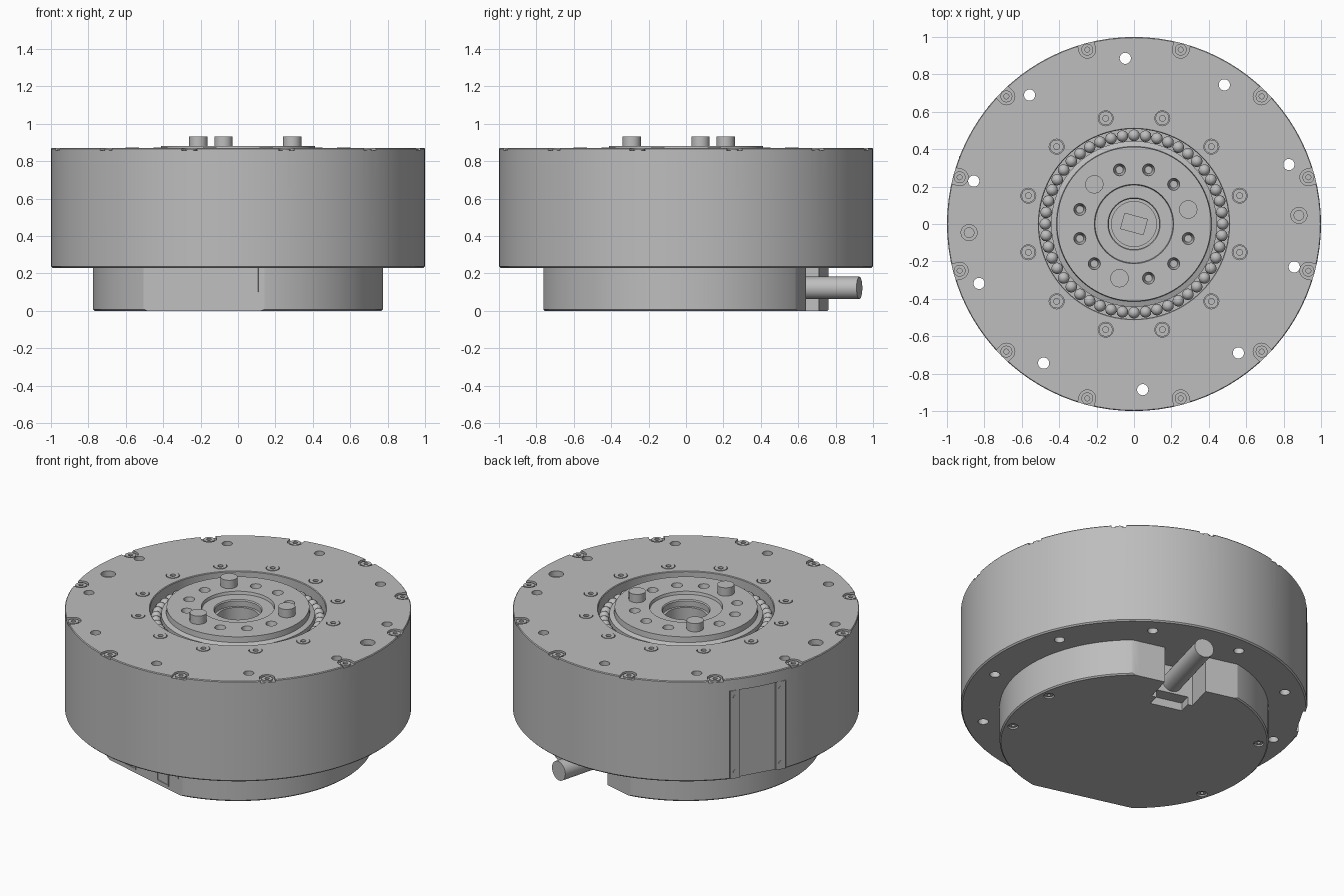
import bpy, bmesh, math
from mathutils import Matrix, Vector

if "Cube" in bpy.data.objects:
    bpy.data.objects.remove(bpy.data.objects["Cube"])

GREY = bpy.data.materials.new("machined grey")
GREY.use_nodes = True
GREY.diffuse_color = (0.51, 0.51, 0.51, 1)
GREY.node_tree.nodes["Principled BSDF"].inputs["Base Color"].default_value = (0.51, 0.51, 0.51, 1)

AXIS = 75            # direction of the cable, degrees
FRONT = AXIS + 180   # direction of the connector flat
PANEL = 150          # direction of the side panel
SPOKES = [15 + 30 * i for i in range(12)]
TIP = Matrix.Rotation(math.pi / 2, 4, 'Y')   # turns a rod outward


def at(az, r, t=0, z=0):
    """Frame at a polar position: local x points outward, y sideways."""
    return Matrix.Rotation(math.radians(az), 4, 'Z') @ Matrix.Translation((r, t, z))


def smooth(ob, angle=30):
    activate(ob)
    bpy.ops.object.shade_smooth_by_angle(angle=math.radians(angle))


def activate(ob):
    bpy.ops.object.select_all(action='DESELECT')
    ob.select_set(True)
    bpy.context.view_layer.objects.active = ob


def finish(name, bm, angle=30):
    bmesh.ops.recalc_face_normals(bm, faces=bm.faces)
    me = bpy.data.meshes.new(name)
    bm.to_mesh(me)
    bm.free()
    me.materials.append(GREY)
    ob = bpy.data.objects.new(name, me)
    bpy.context.collection.objects.link(ob)
    smooth(ob, angle)
    return ob


def lathe(name, profile, steps=96):
    bm = bmesh.new()
    verts = [bm.verts.new((r, 0, z)) for r, z in profile]
    edges = [bm.edges.new(p) for p in zip(verts, verts[1:])]
    bmesh.ops.spin(bm, geom=verts + edges, cent=(0, 0, 0), axis=(0, 0, 1),
                   angle=math.tau, steps=steps, use_duplicate=False)
    bmesh.ops.remove_doubles(bm, verts=bm.verts, dist=1e-4)
    return finish(name, bm)


def box(bm, frame, size):
    return bmesh.ops.create_cube(bm, size=1, matrix=frame @ Matrix.Diagonal((*size, 1)))["verts"]


def rod(bm, frame, r, z0, z1, r0=None, seg=24):
    """Cylinder or cone from z0 (radius r0) to z1 (radius r)."""
    move = Matrix.Translation((0, 0, (z0 + z1) / 2))
    return bmesh.ops.create_cone(bm, cap_ends=True, segments=seg, radius1=r if r0 is None else r0,
                                 radius2=r, depth=z1 - z0, matrix=frame @ move)["verts"]


def cut(target, bm):
    """Subtract separate, non-overlapping solids from the target."""
    cutter = finish("cutter", bm)
    cutter.hide_render = True
    mod = target.modifiers.new("cut", 'BOOLEAN')
    mod.operation, mod.solver, mod.object = 'DIFFERENCE', 'EXACT', cutter
    activate(target)
    bpy.ops.object.modifier_apply(modifier=mod.name)
    bpy.data.objects.remove(cutter)
    smooth(target)


def recess(bm, verts, direction, margin, depth):
    """Inset the face that looks along the direction and sink it."""
    faces = {f for v in verts for f in v.link_faces}
    bm.normal_update()
    face = max(faces, key=lambda f: f.normal.dot(direction))
    bmesh.ops.inset_region(bm, faces=[face], thickness=margin)
    out = bmesh.ops.extrude_face_region(bm, geom=[face])["geom"]
    bmesh.ops.translate(bm, vec=direction * -depth,
                        verts=[g for g in out if isinstance(g, bmesh.types.BMVert)])
    bmesh.ops.delete(bm, geom=[face], context='FACES')


def screws(name, places, head, z0, z1, up=1):
    bm = bmesh.new()
    for az, r in places:
        verts = rod(bm, at(az, r), head, z0, z1, seg=18)
        recess(bm, verts, Vector((0, 0, up)), head * 0.58, 0.012)
    return finish(name, bm)


# Main housing with a bearing pocket and a central bore
housing = lathe("housing", [(0, .23), (.992, .23), (1, .238), (1, .865), (.996, .87), (.512, .87),
                            (.508, .866), (.508, .76), (.12, .76), (.12, .6), (0, .6)])
rim_places = [(a, .965) for a in SPOKES]
inner_places = [(a, .585) for a in SPOKES]
bm = bmesh.new()
for i in range(10):                                   # through holes
    rod(bm, at(21 + 36 * i, .887), .03, .1, 1)
for a in (3, 183):                                    # counterbored dowel holes
    rod(bm, at(a, .883), .043, .82, 1)
for a, r in rim_places:
    rod(bm, at(a, r), .045, .856, 1)
for a, r in inner_places:
    rod(bm, at(a, r), .04, .858, 1)
box(bm, at(PANEL, 1.02, 0, .445), (.1, .36, .7))      # side panel slot
cut(housing, bm)
bm = bmesh.new()
for a, r in rim_places:                               # open the rim pockets outward
    box(bm, at(a, 1.02, 0, .928), (.11, .088, .144))
cut(housing, bm)
screws("rim_screws", rim_places, .032, .84, .866)
screws("inner_screws", inner_places, .037, .85, .872)

bm = bmesh.new()
for a in (3, 183):
    recess(bm, rod(bm, at(a, .883), .043, .80, .835), Vector((0, 0, 1)), .017, .03)
finish("dowel_sleeves", bm)

# Side panel held between two rails
bm = bmesh.new()
box(bm, at(PANEL, .966, 0, .54), (.015, .22, .5))
finish("side_panel", bm)
bm = bmesh.new()
for t in (-.145, .145):
    box(bm, at(PANEL, .97, t, .512), (.03, .06, .56))
finish("panel_rails", bm)
bm = bmesh.new()
for t in (-.145, .145):
    for z in (.275, .75):
        rod(bm, at(PANEL, .985, t, z) @ TIP, .014, -.005, .004, seg=12)
finish("rail_screws", bm)

# Bearing balls around the output flange
bm = bmesh.new()
for i in range(48):
    bmesh.ops.create_uvsphere(bm, u_segments=14, v_segments=8, radius=.031,
                              matrix=at(7.5 * i, .474, 0, .8))
finish("bearing_balls", bm, 60)

# Output flange with drilled holes and three drive pins
flange = lathe("output_flange", [(.135, .75), (.443, .75), (.443, .835), (.415, .845), (.412, .88), (.212, .88),
                                 (.208, .862), (.14, .862), (.135, .855), (.135, .75)])
bm = bmesh.new()
for a in SPOKES:
    if a % 120 != 15:
        rod(bm, at(a, .3), .036, .815, .9, r0=.02)
cut(flange, bm)
bm = bmesh.new()
for a in (15, 135, 255):
    rod(bm, at(a, .3), .049, .86, .933)
finish("drive_pins", bm)
lathe("bore_ring", [(.12, .75), (.136, .75), (.136, .82), (.12, .82), (.12, .75)], 64)
bm = bmesh.new()
box(bm, at(-15, 0, 0, .605), (.13, .09, .02))
finish("sensor_chip", bm)

# Lower cover with two flats, a cable notch and screw pockets
cover = lathe("lower_cover", [(0, 0), (.768, 0), (.776, .008), (.776, .235), (0, .235)])
cover_places = [(7, .72), (-26, .72), (142, .72), (197, .72)]
bm = bmesh.new()
for a in (AXIS, FRONT):
    box(bm, at(a, .85, 0, .1), (.3, 1, .6))
cut(cover, bm)
bm = bmesh.new()
box(bm, at(AXIS, .66, 0, .1), (.28, .26, .6))
for a, r in cover_places:
    rod(bm, at(a, r), .03, -.1, .02)
cut(cover, bm)
bm = bmesh.new()
box(bm, at(AXIS, .56, 0, 0), (.24, .2, .1))
cut(cover, bm)
screws("cover_screws", cover_places, .025, .006, .03, -1)

# Cable leaving through the notch
bm = bmesh.new()
rod(bm, at(AXIS, 0, 0, .122) @ TIP, .06, .5, .96, seg=32)
finish("cable", bm)

# Connector plate and two sockets on the front flat
bm = bmesh.new()
box(bm, at(FRONT, .695, 0, .165), (.02, .6, .13))
finish("connector_plate", bm)
bm = bmesh.new()
outward = at(FRONT, 1).translation
for t, width, pins in ((-.17, .175, (-.035, .035)), (.16, .105, (-.02, .02))):
    recess(bm, box(bm, at(FRONT, .685, t, .061), (.04, width, .08)), outward, .012, .03)
    for p in pins:
        for z in (.048, .072):
            rod(bm, at(FRONT, .68, t + p, z) @ TIP, .01, -.01, .02, seg=10)
finish("connector_sockets", bm)
